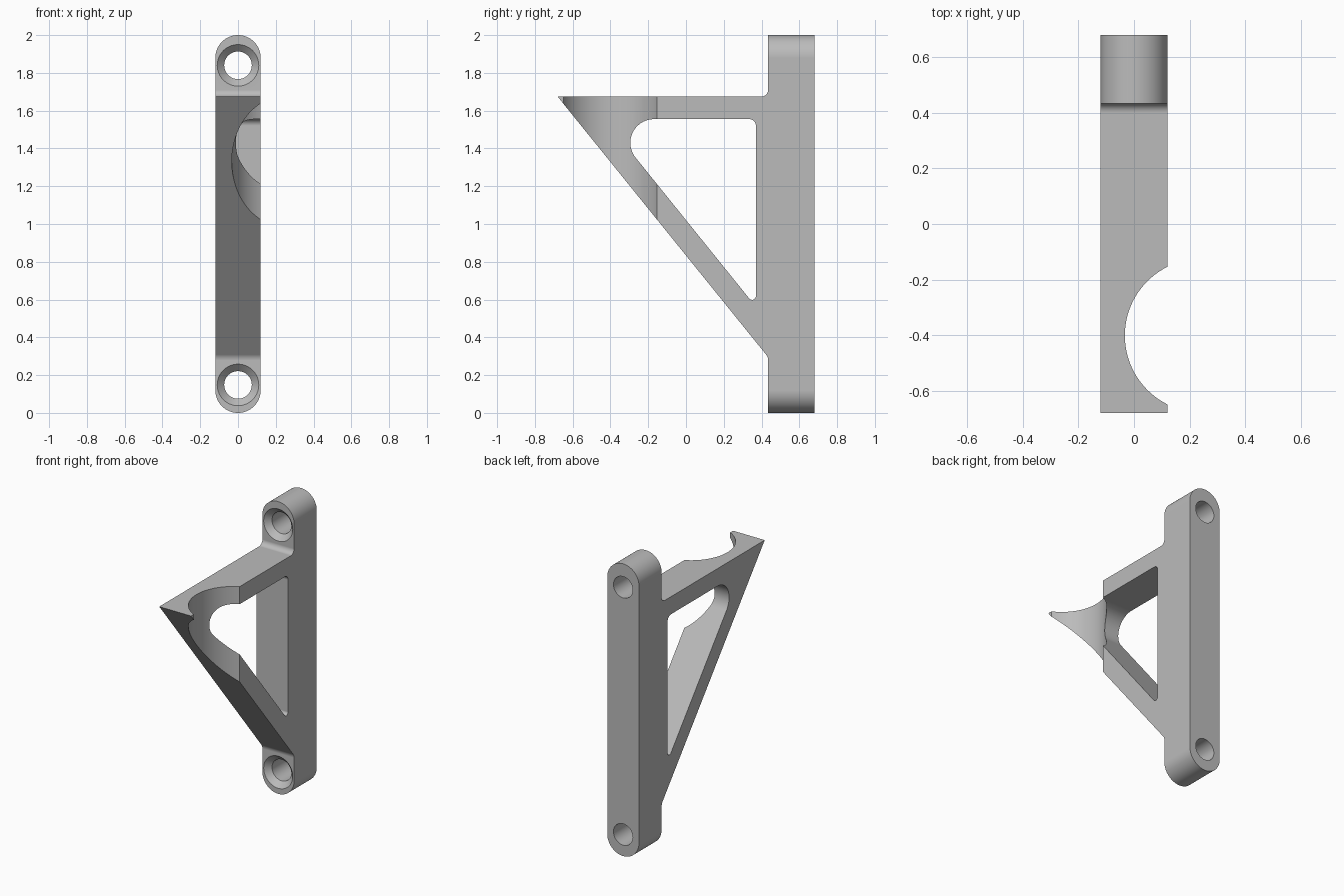
import bpy
import bmesh
import math
from mathutils import Vector

old = bpy.data.objects.get("Cube")
if old:
    bpy.data.objects.remove(old, do_unlink=True)

grey = bpy.data.materials.new("mid grey")
grey.use_nodes = True
colour = (0.5, 0.5, 0.5, 1)
grey.diffuse_color = colour
grey.node_tree.nodes["Principled BSDF"].inputs["Base Color"].default_value = colour


def rounded(corners, steps=16):
    """Outline from (u, v, radius) corners, each filleted by its radius."""
    out = []
    for i, (u, v, r) in enumerate(corners):
        p = Vector((u, v))
        if r == 0:
            out.append(p)
            continue
        a = (Vector(corners[i - 1][:2]) - p).normalized()
        b = (Vector(corners[(i + 1) % len(corners)][:2]) - p).normalized()
        half = a.angle(b) / 2
        centre = p + (a + b).normalized() * (r / math.sin(half))
        start = p + a * (r / math.tan(half)) - centre
        end = p + b * (r / math.tan(half)) - centre
        sweep = math.atan2(start.x * end.y - start.y * end.x, start.dot(end))
        for k in range(steps + 1):
            t = sweep * k / steps
            c, s = math.cos(t), math.sin(t)
            out.append(centre + Vector((start.x * c - start.y * s,
                                        start.x * s + start.y * c)))
    return out


def prism(name, outline, place, depth):
    """Extrude a flat outline along the given vector."""
    bm = bmesh.new()
    face = bm.faces.new([bm.verts.new(place(*p)) for p in outline])
    grown = bmesh.ops.extrude_face_region(bm, geom=[face], use_keep_orig=True)
    moved = [g for g in grown["geom"] if isinstance(g, bmesh.types.BMVert)]
    bmesh.ops.translate(bm, verts=moved, vec=depth)
    return finish(name, bm)


def finish(name, bm):
    bmesh.ops.recalc_face_normals(bm, faces=bm.faces)
    mesh = bpy.data.meshes.new(name)
    bm.to_mesh(mesh)
    bm.free()
    mesh.materials.append(grey)
    obj = bpy.data.objects.new(name, mesh)
    bpy.context.collection.objects.link(obj)
    return obj


def lathe_y(name, profile, z, sides=64):
    """Solid of revolution about a y-directed axis from (y, radius) pairs."""
    bm = bmesh.new()
    rings = [[bm.verts.new((r * math.cos(math.tau * k / sides), y,
                            z + r * math.sin(math.tau * k / sides)))
              for k in range(sides)] for y, r in profile]
    for a, b in zip(rings, rings[1:]):
        for k in range(sides):
            n = (k + 1) % sides
            bm.faces.new((a[k], a[n], b[n], b[k]))
    bm.faces.new(rings[0])
    bm.faces.new(rings[-1])
    return finish(name, bm)


def carve(target, tool, operation):
    mod = target.modifiers.new(tool.name, 'BOOLEAN')
    mod.operation = operation
    mod.solver = 'EXACT'
    mod.object = tool
    bpy.context.view_layer.objects.active = target
    bpy.ops.object.modifier_apply(modifier=mod.name)
    bpy.data.objects.remove(tool, do_unlink=True)


FRONT, BACK = 0.435, 0.68
side = lambda y, z: (-0.2, y, z)

# Side silhouette: wall bar plus triangular arm
bracket = prism("bracket", rounded([
    (-0.68, 1.675, 0), (FRONT, 1.675, 0.035), (FRONT, 2.1, 0), (BACK, 2.1, 0),
    (BACK, -0.1, 0), (FRONT, -0.1, 0), (FRONT, 0.295, 0.05)]), side, (0.4, 0, 0))

# Front silhouette: narrow strip with round ends
strip = prism("strip", rounded([
    (-0.12, 0, 0.1199), (0.12, 0, 0.1199), (0.12, 2, 0.1199), (-0.12, 2, 0.1199)], 24),
    lambda x, z: (x, -1, z), (0, 2, 0))
carve(bracket, strip, 'INTERSECT')

# Triangular window through the arm
window = prism("window", rounded([
    (-0.431, 1.555, 0.125), (0.37, 1.555, 0.035), (0.37, 0.562, 0.02)], 24),
    side, (0.4, 0, 0))
carve(bracket, window, 'DIFFERENCE')

# Upright round cradle in the left face of the arm
cradle = prism("cradle", [
    (0.244 + 0.277 * math.cos(math.tau * k / 96),
     -0.402 + 0.277 * math.sin(math.tau * k / 96)) for k in range(96)],
    lambda x, y: (x, y, 0.5), (0, 0, 1.5))
carve(bracket, cradle, 'DIFFERENCE')

# Countersunk screw holes
for z in (0.148, 1.84):
    hole = lathe_y("screw_hole", [
        (FRONT - 0.01, 0.12), (FRONT + 0.037, 0.073), (BACK + 0.1, 0.073)], z)
    carve(bracket, hole, 'DIFFERENCE')

# Smooth curves, crisp edges, flat sides
bpy.ops.object.select_all(action='DESELECT')
bracket.select_set(True)
bpy.context.view_layer.objects.active = bracket
bpy.ops.object.shade_smooth_by_angle(angle=math.radians(30))
weighted = bracket.modifiers.new("flat_sides", 'WEIGHTED_NORMAL')
weighted.keep_sharp = True
